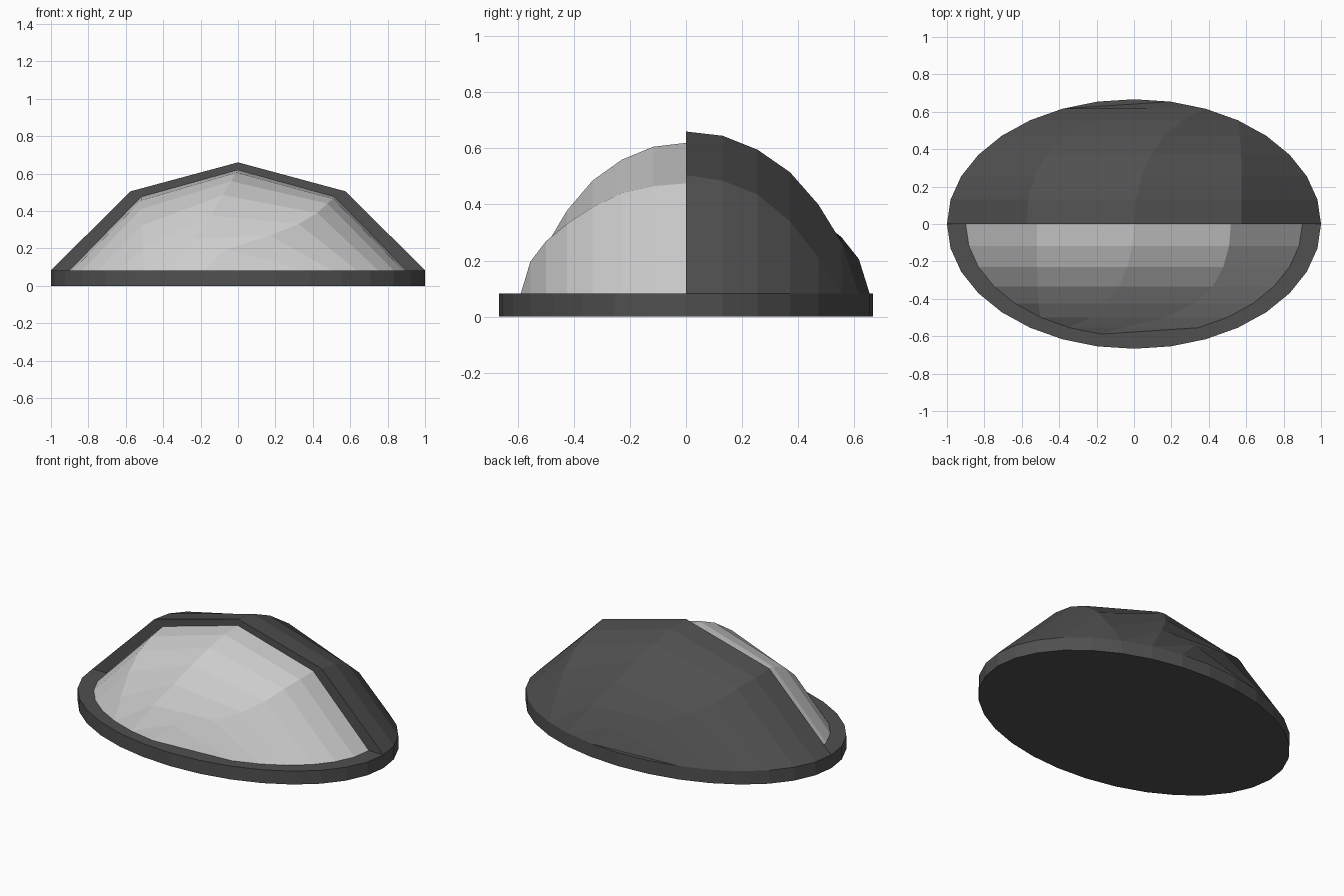
import bpy, bmesh, math
from mathutils import Vector

if "Cube" in bpy.data.objects:
    bpy.data.objects.remove(bpy.data.objects["Cube"])

A, B, H, N = 1.0, 0.667, 0.083, 32


def rim(i, z=H):
    t = 2 * math.pi * i / N
    return Vector((A * math.cos(t), B * math.sin(t), z))


def make_object(name, faces, colour):
    bm = bmesh.new()
    for f in faces:
        bm.faces.new([bm.verts.new(p) for p in f])
    bmesh.ops.remove_doubles(bm, verts=bm.verts, dist=0.0005)
    me = bpy.data.meshes.new(name)
    bm.to_mesh(me)
    bm.free()
    ob = bpy.data.objects.new(name, me)
    bpy.context.collection.objects.link(ob)
    mat = bpy.data.materials.new(name + "_colour")
    mat.diffuse_color = colour
    mat.use_nodes = True
    mat.node_tree.nodes["Principled BSDF"].inputs["Base Color"].default_value = mat.diffuse_color
    me.materials.append(mat)
    return ob


# creases (x, z) running from the arch to the rim, one point per rim row
RIGHT = [(.575, .505), (.575, .485), (.575, .435), (.573, .34), (.567, .21)]
MIDDLE = [(0, .66), (.01, .645), (.04, .595), (.09, .515), (.16, .40), (.26, .265)]
LEFT = [(-.575, .505), (-.565, .494), (-.53, .467), (-.47, .413), (-.36, .349),
        (-.19, .283), (.07, .205)]


def shell_rows():
    rows = []
    for i in range(9):
        e = rim(i)
        row = [e]
        for crease in (RIGHT, MIDDLE, LEFT):
            if i < len(crease):
                row.append(Vector((crease[i][0], e.y, crease[i][1])))
            else:
                row.append(e)
        row.append(rim(16 - i))
        rows.append(row)
    return rows


def shell_faces(sx, sy, sz):
    """Half dome, optionally turned round and shrunk towards the base."""
    rows = [[Vector((p.x * sx, p.y * sy, H + (p.z - H) * sz)) for p in r]
            for r in shell_rows()]
    faces = []
    for r0, r1 in zip(rows, rows[1:]):
        for k in range(4):
            pts = []
            for p in (r1[k], r1[k + 1], r0[k + 1], r0[k]):
                if all((p - q).length > 1e-4 for q in pts):
                    pts.append(p)
            if len(pts) > 2:
                faces.append(pts)
    return faces, rows[0]


DARK = (0.08, 0.08, 0.08, 1)
LIGHT = (0.6, 0.6, 0.6, 1)

# oval base plate
top = [rim(i) for i in range(N)]
bottom = [rim(i, 0) for i in range(N)]
sides = [[bottom[i], bottom[(i + 1) % N], top[(i + 1) % N], top[i]] for i in range(N)]
make_object("base_plate", sides + [top, bottom[::-1]], DARK)

# rear half shell with its flat arch wall
faces, arch = shell_faces(1, 1, 1)
make_object("rear_shell", faces + [arch[::-1]], DARK)

# smaller front panel, the same form turned half round
faces, arch = shell_faces(-0.9, -0.9, 0.93)
make_object("front_panel", faces, LIGHT)
